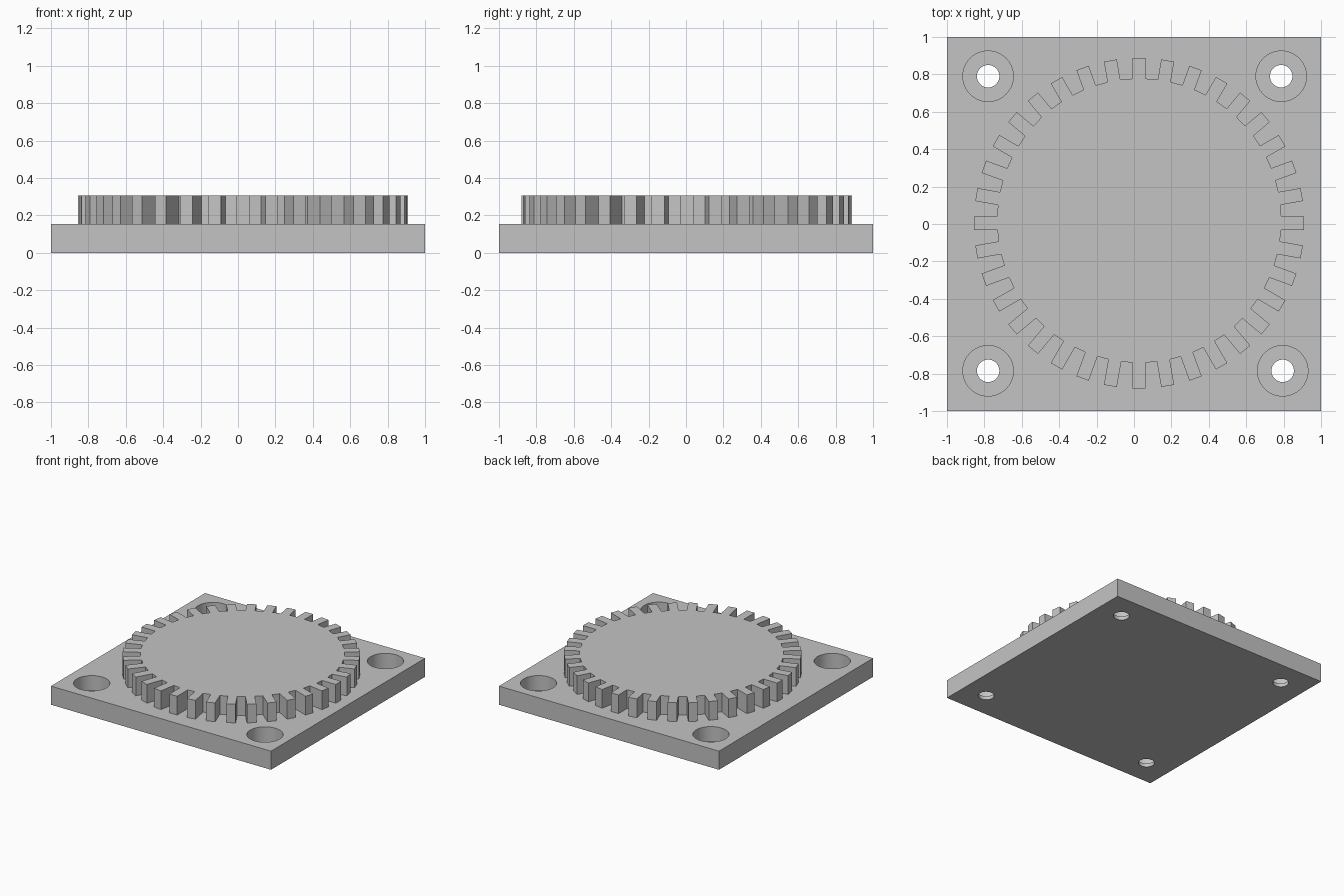
import bpy, bmesh, math
from mathutils import Vector

default = bpy.data.objects.get("Cube")
if default:
    bpy.data.objects.remove(default, do_unlink=True)

PLATE_TOP, GEAR_TOP = 0.153, 0.307
TEETH, HALF_TOOTH = 36, 0.035
TIP_RADIUS, ROOT_RADIUS = 0.883, 0.76
TIP_CENTRE, ROOT_CENTRE = Vector((0.027, 0.004)), Vector((0.028, 0.018))

grey = bpy.data.materials.new("plain grey")
grey.use_nodes = True
colour = (0.55, 0.55, 0.55, 1)
grey.diffuse_color = colour
grey.node_tree.nodes["Principled BSDF"].inputs["Base Color"].default_value = colour


def prism(name, outline, bottom, top):
    """Extrude a counter-clockwise outline between two heights."""
    bm = bmesh.new()
    face = bm.faces.new([bm.verts.new((p[0], p[1], bottom)) for p in outline])
    extruded = bmesh.ops.extrude_face_region(bm, geom=[face], use_keep_orig=True)
    moved = [v for v in extruded["geom"] if isinstance(v, bmesh.types.BMVert)]
    bmesh.ops.translate(bm, verts=moved, vec=(0, 0, top - bottom))
    bmesh.ops.recalc_face_normals(bm, faces=bm.faces)
    mesh = bpy.data.meshes.new(name)
    bm.to_mesh(mesh)
    bm.free()
    mesh.materials.append(grey)
    obj = bpy.data.objects.new(name, mesh)
    bpy.context.collection.objects.link(obj)
    return obj


def select(obj):
    bpy.ops.object.select_all(action="DESELECT")
    obj.select_set(True)
    bpy.context.view_layer.objects.active = obj


def circle(centre, radius, sides=64):
    return [(centre[0] + radius * math.cos(math.tau * i / sides),
             centre[1] + radius * math.sin(math.tau * i / sides)) for i in range(sides)]


def drill(target, centre, radius, bottom, top):
    cutter = prism("hole_cutter", circle(centre, radius), bottom, top)
    cutter.hide_render = True
    select(target)
    mod = target.modifiers.new("hole", "BOOLEAN")
    mod.operation, mod.solver, mod.object = "DIFFERENCE", "EXACT", cutter
    bpy.ops.object.modifier_apply(modifier=mod.name)
    bpy.data.objects.remove(cutter, do_unlink=True)


# Square base plate with a counterbored screw hole near each corner
plate = prism("base_plate", [(-1, -1), (1, -1), (1, 1), (-1, 1)], 0, PLATE_TOP)
for corner in [(-0.78, -0.785), (0.795, -0.785), (0.787, 0.79), (-0.78, 0.79)]:
    drill(plate, corner, 0.135, 0.03, PLATE_TOP + 0.1)
    drill(plate, corner, 0.06, -0.1, PLATE_TOP + 0.1)
select(plate)
bpy.ops.object.shade_smooth_by_angle(angle=math.radians(30))

# Gear disc with straight-sided teeth
outline = []
for i in range(TEETH):
    angle = math.tau * i / TEETH
    out = Vector((math.cos(angle), math.sin(angle)))
    side = Vector((-out.y, out.x)) * HALF_TOOTH

    def root(edge):
        # Where a tooth flank meets the root circle
        d = TIP_CENTRE + edge - ROOT_CENTRE
        along = d.dot(out)
        reach = -along + math.sqrt(along ** 2 - d.length_squared + ROOT_RADIUS ** 2)
        return TIP_CENTRE + edge + out * reach

    tip = TIP_CENTRE + out * TIP_RADIUS
    outline += [root(-side), tip - side, tip + side, root(side)]
prism("gear", outline, PLATE_TOP, GEAR_TOP)
